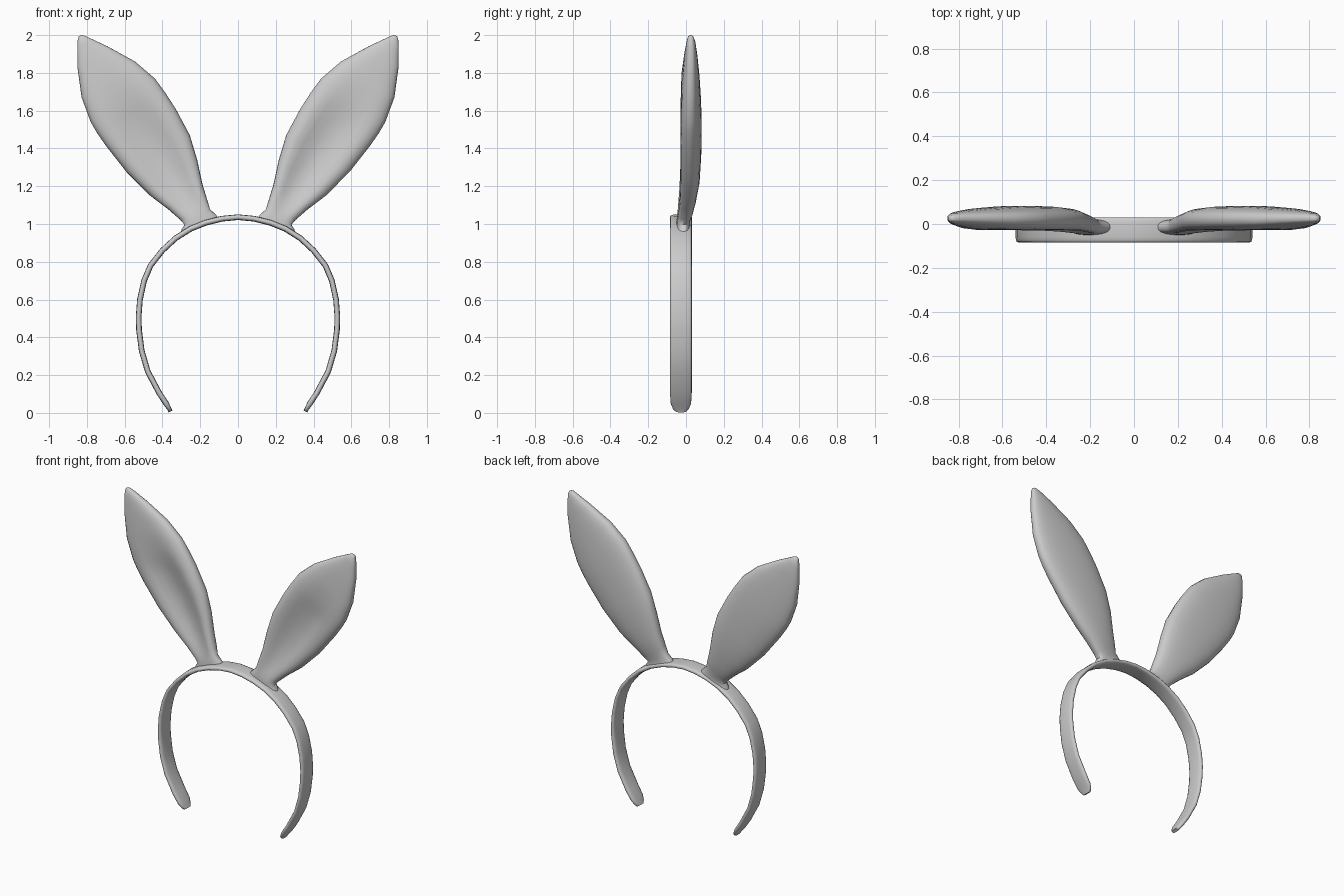
import bpy, bmesh, math
from mathutils import Vector


def loft(name, rings):
    """Skin a list of equal-length closed rings and cap both ends."""
    bm = bmesh.new()
    vr = [[bm.verts.new(p) for p in r] for r in rings]
    n = len(vr[0])
    for a, b in zip(vr, vr[1:]):
        for i in range(n):
            j = (i + 1) % n
            bm.faces.new((a[i], a[j], b[j], b[i]))
    bm.faces.new(vr[0])
    bm.faces.new(vr[-1])
    bmesh.ops.recalc_face_normals(bm, faces=bm.faces)
    me = bpy.data.meshes.new(name)
    bm.to_mesh(me)
    bm.free()
    ob = bpy.data.objects.new(name, me)
    bpy.context.collection.objects.link(ob)
    bpy.context.view_layer.objects.active = ob
    ob.select_set(True)
    bpy.ops.object.shade_smooth_by_angle(angle=math.radians(60))
    ob.select_set(False)
    return ob


def spow(v, e):
    return math.copysign(abs(v) ** e, v)


# Headband: flat rounded strip swept along an open arch, ends rounded off
# (x, z, width) from the tip up to the crown
half = [(0.357, 0.008, 0.055), (0.364, 0.022, 0.085), (0.381, 0.05, 0.108),
        (0.417, 0.105, 0.115), (0.478, 0.22, 0.115), (0.51, 0.33, 0.115),
        (0.524, 0.44, 0.115), (0.526, 0.51, 0.115), (0.519, 0.60, 0.115),
        (0.497, 0.70, 0.115), (0.463, 0.78, 0.115), (0.40, 0.86, 0.115),
        (0.33, 0.925, 0.115), (0.25, 0.975, 0.115), (0.17, 1.007, 0.115),
        (0.085, 1.028, 0.115), (0.0, 1.036, 0.115)]
path = half + [(-x, z, w) for x, z, w in half[-2::-1]]
rings = []
for i, (x, z, w) in enumerate(path):
    a, b = path[max(i - 1, 0)], path[min(i + 1, len(path) - 1)]
    t = Vector((b[0] - a[0], 0, b[1] - a[1])).normalized()
    nrm = Vector((t.z, 0, -t.x))
    thick = 0.015 if w > 0.1 else 0.011
    ring = []
    for k in range(16):
        ang = 2 * math.pi * k / 16
        p = Vector((x, -0.027, z))
        p += nrm * thick * spow(math.sin(ang), 0.6)
        p.y += w / 2 * spow(math.cos(ang), 0.6)
        ring.append(p)
    rings.append(ring)
loft("headband", rings)

# Ear: sections between inner and outer edge, with a hollow in the front
# (inner x, z, outer x, z, front y, back y, hollow depth)
sections = [
    (0.10, 1.022, 0.305, 0.945, -0.05, 0.022, 0),
    (0.115, 1.048, 0.298, 0.972, -0.05, 0.022, 0),
    (0.148, 1.078, 0.283, 0.996, -0.05, 0.024, 0.002),
    (0.162, 1.125, 0.305, 1.022, -0.05, 0.038, 0.012),
    (0.188, 1.21, 0.37, 1.078, -0.047, 0.055, 0.03),
    (0.216, 1.34, 0.465, 1.15, -0.045, 0.073, 0.045),
    (0.255, 1.47, 0.59, 1.275, -0.045, 0.081, 0.052),
    (0.33, 1.61, 0.70, 1.415, -0.044, 0.083, 0.045),
    (0.385, 1.695, 0.745, 1.48, -0.042, 0.082, 0.03),
    (0.44, 1.77, 0.78, 1.54, -0.038, 0.079, 0.014),
    (0.545, 1.86, 0.828, 1.67, -0.028, 0.072, 0.004),
    (0.69, 1.94, 0.85, 1.83, -0.010, 0.060, 0),
    (0.78, 1.982, 0.851, 1.93, 0.002, 0.050, 0),
    (0.815, 1.998, 0.848, 1.98, 0.010, 0.040, 0),
    (0.828, 2.0, 0.842, 1.994, 0.018, 0.032, 0)]
rings = []
for x0, z0, x1, z1, yf, yb, d in sections:
    ring = []
    for k in range(28):
        ang = 2 * math.pi * k / 28
        u, v = spow(math.cos(ang), 0.9), spow(math.sin(ang), 0.75)
        y = (yf + yb) / 2 + v * (yb - yf) / 2
        if v < 0:
            y += d * max(0, 1 - (u / 0.75) ** 2) ** 1.5
        s = (u + 1) / 2
        ring.append((x0 + (x1 - x0) * s, y, z0 + (z1 - z0) * s))
    rings.append(ring)
ears = loft("ears", rings)
ears.modifiers.new("Mirror", 'MIRROR').use_axis[0] = True
